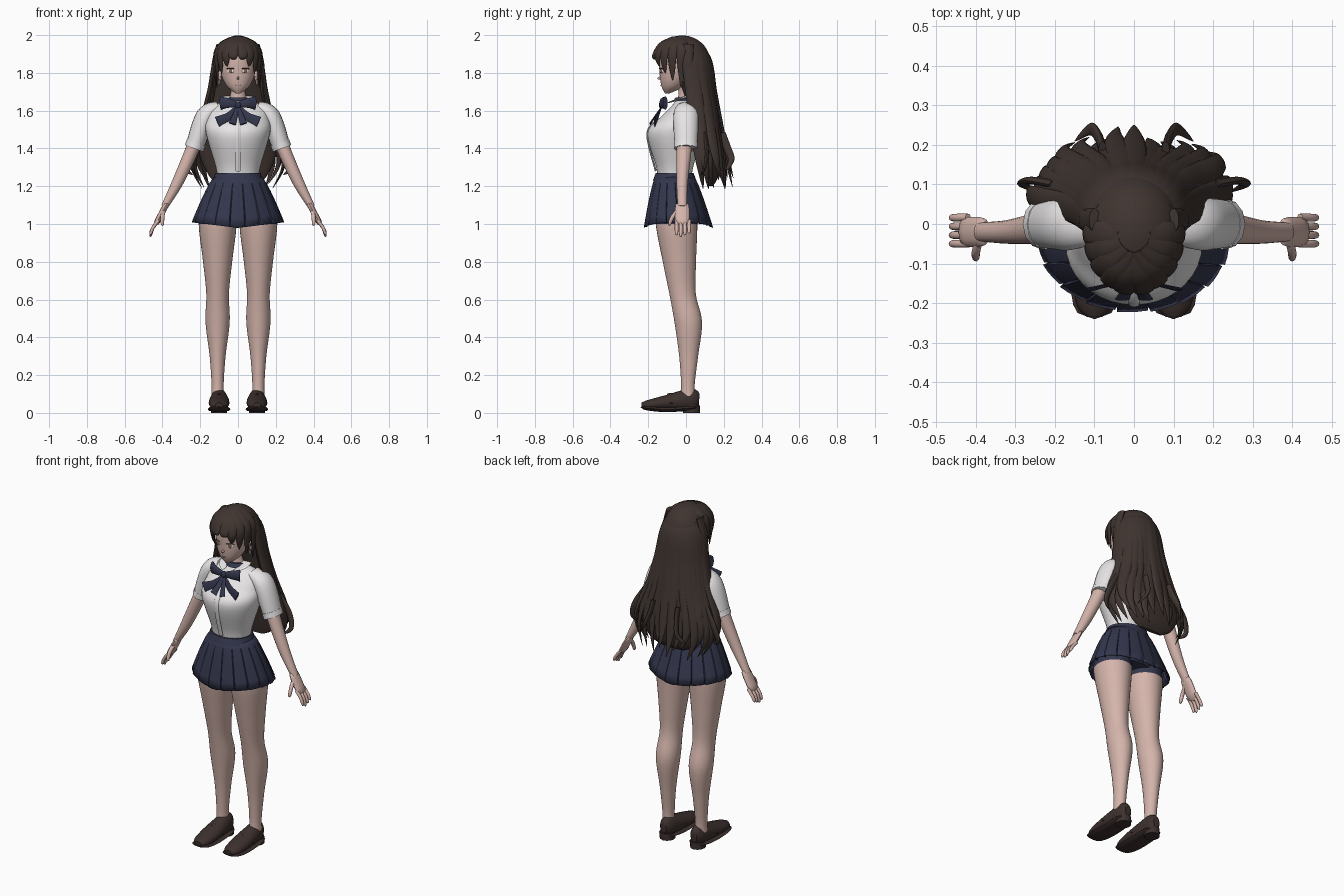
import bpy, bmesh, math, random
from mathutils import Vector, Matrix

random.seed(4)
if "Cube" in bpy.data.objects:
    bpy.data.objects.remove(bpy.data.objects["Cube"], do_unlink=True)

SIDES = (("left_", 1), ("right_", -1))
MIDDLE = (("", 1),)
DEPTH, UP = Vector((0, 1, 0)), Vector((0, 0, 1))
THIN = .005


def material(name, *color):
    mat = bpy.data.materials.new(name)
    mat.use_nodes = True
    mat.diffuse_color = (*color, 1)
    mat.node_tree.nodes["Principled BSDF"].inputs["Base Color"].default_value = (*color, 1)
    return mat


HAIR = material("dark brown hair", .05, .035, .03)
SKIN = material("skin", .66, .46, .41)
WHITE = material("white cloth", .8, .78, .78)
NAVY = material("navy cloth", .034, .038, .075)
LEATHER = material("brown leather", .045, .03, .027)
AMBER = material("amber iris", .25, .13, .07)
PINK = material("lip pink", .55, .3, .27)


def finish(name, bm, mat, angle=40):
    bmesh.ops.recalc_face_normals(bm, faces=bm.faces)
    mesh = bpy.data.meshes.new(name)
    bm.to_mesh(mesh)
    bm.free()
    obj = bpy.data.objects.new(name, mesh)
    bpy.context.collection.objects.link(obj)
    mesh.materials.append(mat)
    bpy.ops.object.select_all(action="DESELECT")
    obj.select_set(True)
    bpy.context.view_layer.objects.active = obj
    bpy.ops.object.shade_smooth_by_angle(angle=math.radians(angle))
    return obj


def spline(points, steps=6):
    """Smooth interpolation through tuples of any length."""
    last, out = len(points) - 1, []
    for i in range(last):
        corners = (points[max(i - 1, 0)], points[i], points[i + 1], points[min(i + 2, last)])
        for step in range(steps):
            t = step / steps
            out.append([b + t / 2 * (c - a + t * (2 * a - 5 * b + 4 * c - d + t * (3 * (b - c) + d - a)))
                        for a, b, c, d in zip(*corners)])
    return out + [list(points[-1])]


def bridge(bm, rings):
    for lower, upper in zip(rings, rings[1:]):
        for k in range(len(lower)):
            j = (k + 1) % len(lower)
            bm.faces.new((lower[k], lower[j], upper[j], upper[k]))


def skin_over(name, samples, mat, ref, level, segments, sides):
    """Closed tube through samples of (x, y, z, half width, half depth)."""
    made = []
    for prefix, sign in sides:
        bm, rings = bmesh.new(), []
        for i, (x, y, z, width, depth) in enumerate(samples):
            before, after = samples[max(i - 1, 0)], samples[min(i + 1, len(samples) - 1)]
            along = UP if level else (Vector(after[:3]) - Vector(before[:3])).normalized()
            side = ref.cross(along).normalized()
            other = along.cross(side)
            ring = []
            for k in range(segments):
                turn = math.tau * k / segments
                spot = Vector((x, y, z)) + side * math.cos(turn) * width + other * math.sin(turn) * depth
                ring.append(bm.verts.new((spot.x * sign, spot.y, spot.z)))
            rings.append(ring)
        bridge(bm, rings)
        bm.faces.new(rings[0])
        bm.faces.new(rings[-1])
        made.append(finish(prefix + name, bm, mat))
    return made


def loft(name, rows, mat, x=0, sides=MIDDLE):
    """Level rings from rows of (z, y, half width, half depth)."""
    samples = [(x, y, z, width, depth) for z, y, width, depth in spline(rows)]
    return skin_over(name, samples, mat, DEPTH, True, 36, sides)


def limb(name, rows, mat, ref=DEPTH, sides=SIDES):
    return skin_over(name, spline(rows), mat, ref, False, 20, sides)


# Width rules along a tube
def even(t):
    return 1


def lock(t):
    return 1 - t ** 4


def flare(t):
    return .4 + .6 * t


def rounded(t):
    return math.sqrt(1 - t ** 6)


def oval(t):
    return math.sqrt(1 - (2 * t - 1) ** 4)


def strip(name, path, mat, width, depth, shape, ref=DEPTH, sides=SIDES):
    """Tube of one size along a path, its width following a rule."""
    points = spline(path)
    samples = []
    for i, point in enumerate(points):
        scale = max(shape(i / (len(points) - 1)), .05)
        samples.append((*point, width * scale, depth * scale))
    return skin_over(name, samples, mat, ref, False, 12, sides)


def ball(name, place, size, mat, turn=0):
    bm = bmesh.new()
    matrix = Matrix.Translation(place) @ Matrix.Rotation(turn, 4, "Z") @ Matrix.Diagonal((*size, 1))
    bmesh.ops.create_uvsphere(bm, u_segments=20, v_segments=12, radius=1, matrix=matrix)
    return finish(name, bm, mat)


# Legs, with fitted shorts as the upper faces
for leg in loft("leg", [(1.1, -.05, .08, .1), (1, -.05, .1, .11), (.8, -.035, .077, .088), (.63, -.018, .06, .07),
                        (.48, .012, .064, .073), (.3, .014, .042, .05), (.15, .01, .032, .036), (.08, .01, .034, .04)],
                SKIN, x=.108, sides=SIDES):
    leg.data.materials.append(NAVY)
    for face in leg.data.polygons:
        face.material_index = int(face.center.z > 1.01)
loft("shorts", [(1.25, -.06, .1, .08), (1.1, -.05, .18, .12), (1.03, -.04, .13, .1)], NAVY)

# Loafers
limb("shoe", [(.1, .07, .07, .02, .03), (.1, .03, .07, .042, .06), (.1, -.1, .055, .055, .04),
              (.1, -.2, .042, .046, .026), (.1, -.235, .04, .02, .015)], LEATHER, ref=UP)
strip("sole", [(.1, .07, .03), (.1, -.1, .018), (.1, -.24, .03)], LEATHER, .06, .014, oval, ref=UP)
strip("heel", [(.1, .03, 0), (.1, .03, .04)], LEATHER, .042, .045, even)
strip("shoe_strap", [(.05, -.09, .05), (.1, -.08, .1), (.15, -.09, .05)], LEATHER, .02, THIN, even, ref=UP)

# Pleated skirt
PLEATS, TIERS = 18, 6
bm, rings = bmesh.new(), []
for tier in range(TIERS + 1):
    drop = tier / TIERS
    spread = drop ** .8
    ring = []
    for pleat in range(PLEATS):
        for part, dip in ((0, 0), (.3, .1), (.6, .2), (.92, .3), (.96, 1)):
            turn = math.tau * (pleat + part) / PLEATS
            fold = 1 - .07 * dip * drop
            hem = 1.26 - (.28 - .03 * abs(math.cos(turn))) * drop
            ring.append(bm.verts.new(((.12 + .125 * spread) * fold * math.cos(turn),
                                      -.06 + .02 * drop + (.1 + .085 * spread) * fold * math.sin(turn), hem)))
    rings.append(ring)
bridge(bm, rings)
skirt = finish("skirt", bm, NAVY, angle=20)
skirt.modifiers.new("cloth", "SOLIDIFY").thickness = THIN
loft("waistband", [(1.23, -.06, .135, .115), (1.27, -.06, .12, .1)], NAVY)

# Blouse, closed to the collar
loft("blouse", [(1.25, -.06, .11, .09), (1.31, -.06, .12, .1), (1.48, -.06, .17, .145), (1.56, -.03, .165, .11),
                (1.62, -.01, .14, .07), (1.66, 0, .05, .05)], WHITE)
strip("placket", [(0, -.16, 1.28), (0, -.205, 1.48), (0, -.14, 1.56)], WHITE, .014, THIN, even, sides=MIDDLE)
for i in range(3):
    ball(f"button_{i}", (0, -.17 - .017 * i, 1.32 + .07 * i), (THIN, THIN, THIN), WHITE)
limb("sleeve", [(.1, 0, 1.62, .03, .05), (.17, 0, 1.57, .053, .067), (.232, 0, 1.4, .048, .06)], WHITE)
strip("cuff", [(.222, 0, 1.43), (.233, 0, 1.4)], WHITE, .052, .064, even)
strip("collar_flap", [(.05, .02, 1.68), (.06, -.04, 1.66), (.03, -.1, 1.64)], WHITE, .03, THIN, lock, ref=UP)

# Ribbon bow
loft("neck_band", [(1.65, 0, .075, .07), (1.67, 0, .055, .055)], NAVY)
strip("bow_loop", [(0, -.13, 1.63), (.05, -.13, 1.64), (.09, -.11, 1.64)], NAVY, .036, .015, flare)
strip("bow_tail", [(0, -.13, 1.62), (.05, -.15, 1.57), (.11, -.165, 1.54)], NAVY, .03, THIN, flare)
strip("inner_bow_tail", [(0, -.13, 1.62), (.03, -.19, 1.53)], NAVY, .02, THIN, flare)
ball("bow_knot", (0, -.13, 1.63), (.017, .014, .02), NAVY)

# Arms and hands
limb("arm", [(.19, 0, 1.53, .04, .04), (.24, -.01, 1.4, .036, .04), (.32, -.02, 1.22, .03, .03),
             (.39, -.02, 1.09, .018, .024)], SKIN)
strip("palm", [(.37, -.02, 1.12), (.44, -.02, .99)], SKIN, .016, .038, oval)
for i in range(4):
    y = -.05 + .022 * i
    tip = .93 + .01 * abs(i - 1)
    strip(f"finger_{i}", [(.42, y, 1.02), (.45, y, .98), (.465, y, tip)], SKIN, .009, .01, rounded)
strip("thumb", [(.39, -.03, 1.08), (.4, -.07, 1.04), (.4, -.09, .99)], SKIN, .011, .011, rounded)

# Head and face
loft("neck", [(1.63, 0, .05, .05), (1.7, 0, .04, .04), (1.78, -.02, .04, .04)], SKIN)
loft("head", [(1.69, -.1, .01, .01), (1.73, -.07, .06, .06), (1.8, -.05, .09, .09), (1.9, -.04, .09, .1),
              (1.96, -.03, .05, .06)], SKIN)
ball("nose", (0, -.14, 1.772), (.006, .012, .008), SKIN)
ball("mouth", (0, -.133, 1.735), (.013, .004, .002), PINK)
for prefix, sign in SIDES:
    eye, slant = Vector((.04 * sign, -.131, 1.81)), .45 * sign
    ball(prefix + "ear", (.095 * sign, -.01, 1.785), (.01, .02, .03), SKIN)
    ball(prefix + "earring", (.1 * sign, -.03, 1.75), (THIN, THIN, .016), WHITE)
    ball(prefix + "eye_white", eye, (.02, .004, .012), WHITE, slant)
    ball(prefix + "iris", eye - DEPTH * .003, (.01, .004, .012), AMBER, slant)
    ball(prefix + "lash", eye + UP * .013, (.024, THIN, .003), HAIR, slant)

# Hair cap, open around the face
bm = bmesh.new()
cap_shape = Matrix.Translation((0, -.02, 1.865)) @ Matrix.Diagonal((.124, .145, .133, 1))
bmesh.ops.create_uvsphere(bm, u_segments=40, v_segments=24, radius=1, matrix=cap_shape)
opening = [face for face in bm.faces
           if face.calc_center_median().y < -.04 and face.calc_center_median().z < 1.9]
bmesh.ops.delete(bm, geom=opening, context="FACES")
finish("hair_cap", bm, HAIR)

# Fringe, parted in the middle and wrapping round to the temples
for i in range(5):
    turn = .22 + .33 * i
    outward = Vector((math.sin(turn), -math.cos(turn), 0))
    path = []
    for z, reach in ((1.98, .3), (1.95, .75), (1.89, 1), (1.87 - .037 * i, .93)):
        path.append((.121 * outward.x * reach, .152 * outward.y * reach - .02, z))
    strip(f"fringe_{i}", path, HAIR, .032, .012, lock, ref=outward)

# Locks falling behind the ears
strip("side_lock", [(.1, .01, 1.95), (.125, .01, 1.85), (.13, .02, 1.72), (.15, .03, 1.58)],
      HAIR, .03, .014, lock, ref=Vector((1, 0, 0)))

# Long back hair: one body with loose strands over it
loft("back_hair", [(1.93, .02, .1, .07), (1.82, .03, .125, .08), (1.55, .1, .18, .07), (1.4, .14, .21, .06),
                   (1.25, .14, .15, .03), (1.2, .13, .08, .01)], HAIR)
STRANDS = 17
for i in range(STRANDS):
    turn = math.pi * i / (STRANDS - 1)
    outward = Vector((math.cos(turn), math.sin(turn) + .01, 0)).normalized()
    curl, lift = random.uniform(-.03, .02), random.uniform(0, .08)
    path = []
    for z, reach in ((1.975, .02), (1.88, .11), (1.7, .147), (1.55, .185), (1.4, .24), (1.29, .25), (1.18, .2)):
        drop = (1.975 - z) / .8
        wide = reach + curl * drop ** 2
        deep = min(reach, .1 + .05 * drop) + curl * drop ** 2
        path.append((wide * outward.x, .09 * drop + deep * outward.y, z + lift * drop ** 4))
    strip(f"hair_strand_{i}", path, HAIR, .036, .015, lock, ref=outward, sides=MIDDLE)

# Curled tips flicking outward
strip("curled_tip", [(.2, .1, 1.48), (.26, .11, 1.38), (.28, .1, 1.3), (.24, .08, 1.26)], HAIR, .018, .01, lock)
strip("back_curled_tip", [(.08, .19, 1.48), (.09, .22, 1.4), (.11, .24, 1.34), (.15, .21, 1.28)],
      HAIR, .02, .01, lock, ref=Vector((1, 0, 0)))
